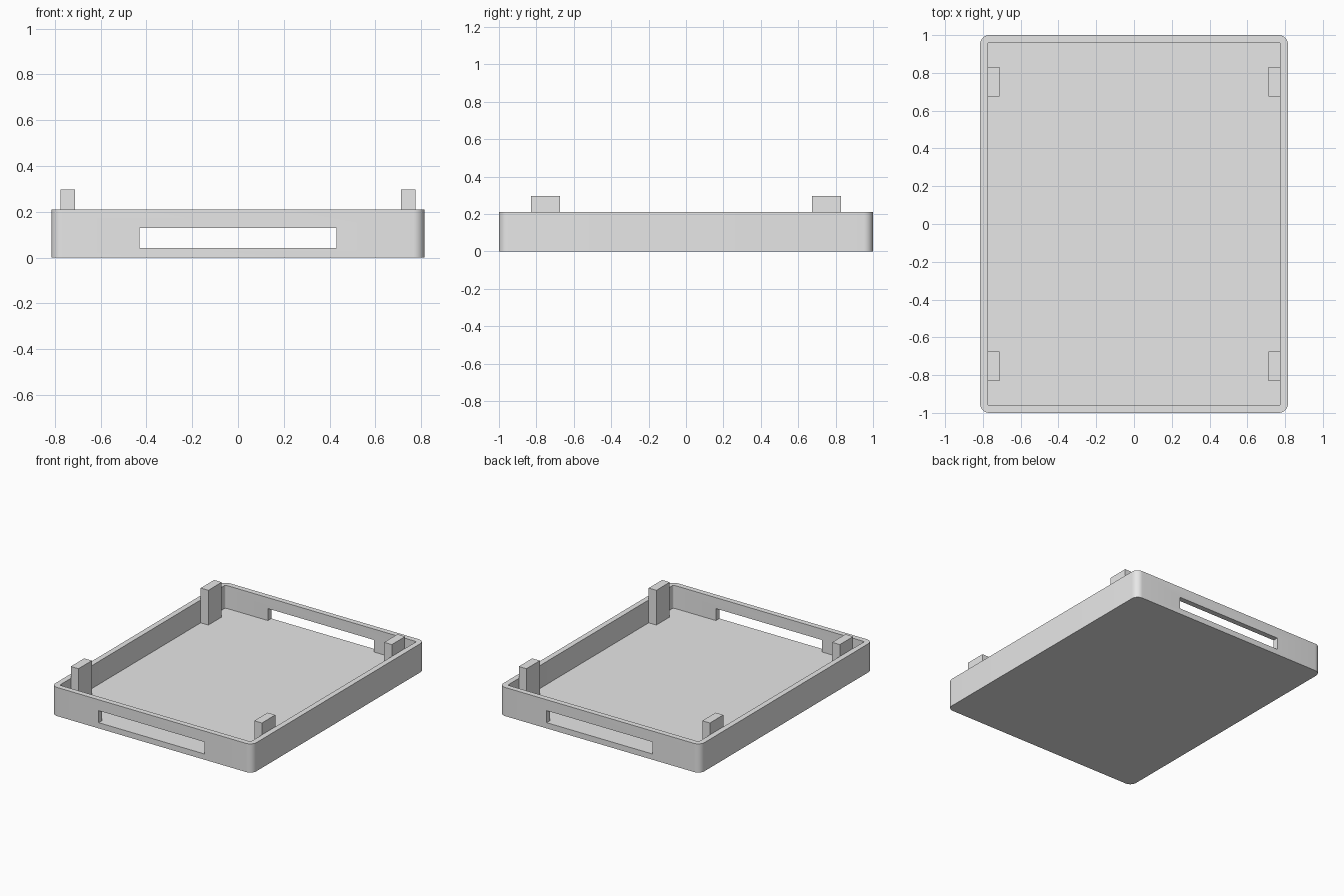
import bpy
import bmesh
from math import radians
from mathutils import Vector

cube = bpy.data.objects.get("Cube")
if cube:
    bpy.data.objects.remove(cube, do_unlink=True)

HALF_X, HALF_Y, HEIGHT = 0.815, 1.0, 0.21
WALL, FLOOR = 0.04, 0.042

grey = bpy.data.materials.new("light grey")
grey.use_nodes = True
grey.diffuse_color = (0.8, 0.8, 0.8, 1)
grey.node_tree.nodes["Principled BSDF"].inputs["Base Color"].default_value = (0.8, 0.8, 0.8, 1)


def box(name, low, high, radius=0, segments=8):
    """Box between two corners, with optionally rounded upright edges."""
    low, high = Vector(low), Vector(high)
    bm = bmesh.new()
    bmesh.ops.create_cube(bm, size=1)
    for v in bm.verts:
        v.co = (low + high) / 2 + v.co * (high - low)
    if radius:
        upright = [e for e in bm.edges
                   if abs(e.verts[0].co.z - e.verts[1].co.z) > 0.01]
        bmesh.ops.bevel(bm, geom=upright, offset=radius, segments=segments,
                        profile=0.5, affect='EDGES')
    mesh = bpy.data.meshes.new(name)
    bm.to_mesh(mesh)
    bm.free()
    mesh.materials.append(grey)
    obj = bpy.data.objects.new(name, mesh)
    bpy.context.collection.objects.link(obj)
    return obj


def cut(obj, cutter):
    """Subtract a cutter, which stays as a hidden helper."""
    mod = obj.modifiers.new(cutter.name, 'BOOLEAN')
    mod.operation = 'DIFFERENCE'
    mod.solver = 'EXACT'
    mod.object = cutter
    bpy.context.view_layer.objects.active = obj
    bpy.ops.object.modifier_apply(modifier=mod.name)
    bpy.data.objects.remove(cutter, do_unlink=True)


# Open tray with rounded corners
tray = box("tray", (-HALF_X, -HALF_Y, 0), (HALF_X, HALF_Y, HEIGHT), 0.05)
inner_x, inner_y = HALF_X - WALL, HALF_Y - WALL
cut(tray, box("cavity_cutter", (-inner_x, -inner_y, FLOOR),
              (inner_x, inner_y, HEIGHT + 0.1), 0.01, 4))

# Slots through the front and back walls, level with the floor
for side, y in (("front", -HALF_Y), ("back", HALF_Y)):
    cut(tray, box(side + "_slot_cutter", (-0.43, y - 0.06, FLOOR),
                  (0.43, y + 0.06, 0.13)))

bpy.ops.object.select_all(action='DESELECT')
tray.select_set(True)
bpy.context.view_layer.objects.active = tray
bpy.ops.object.shade_smooth_by_angle(angle=radians(30))

# Corner posts against the side walls, rising above the rim
for x_name, sx in (("left", 1), ("right", -1)):
    for y_name, sy in (("front", -1), ("back", 1)):
        xs = sorted((sx * 0.713, sx * inner_x))
        ys = sorted((sy * 0.675, sy * 0.83))
        box(f"{y_name}_{x_name}_post", (xs[0], ys[0], FLOOR), (xs[1], ys[1], 0.297))
